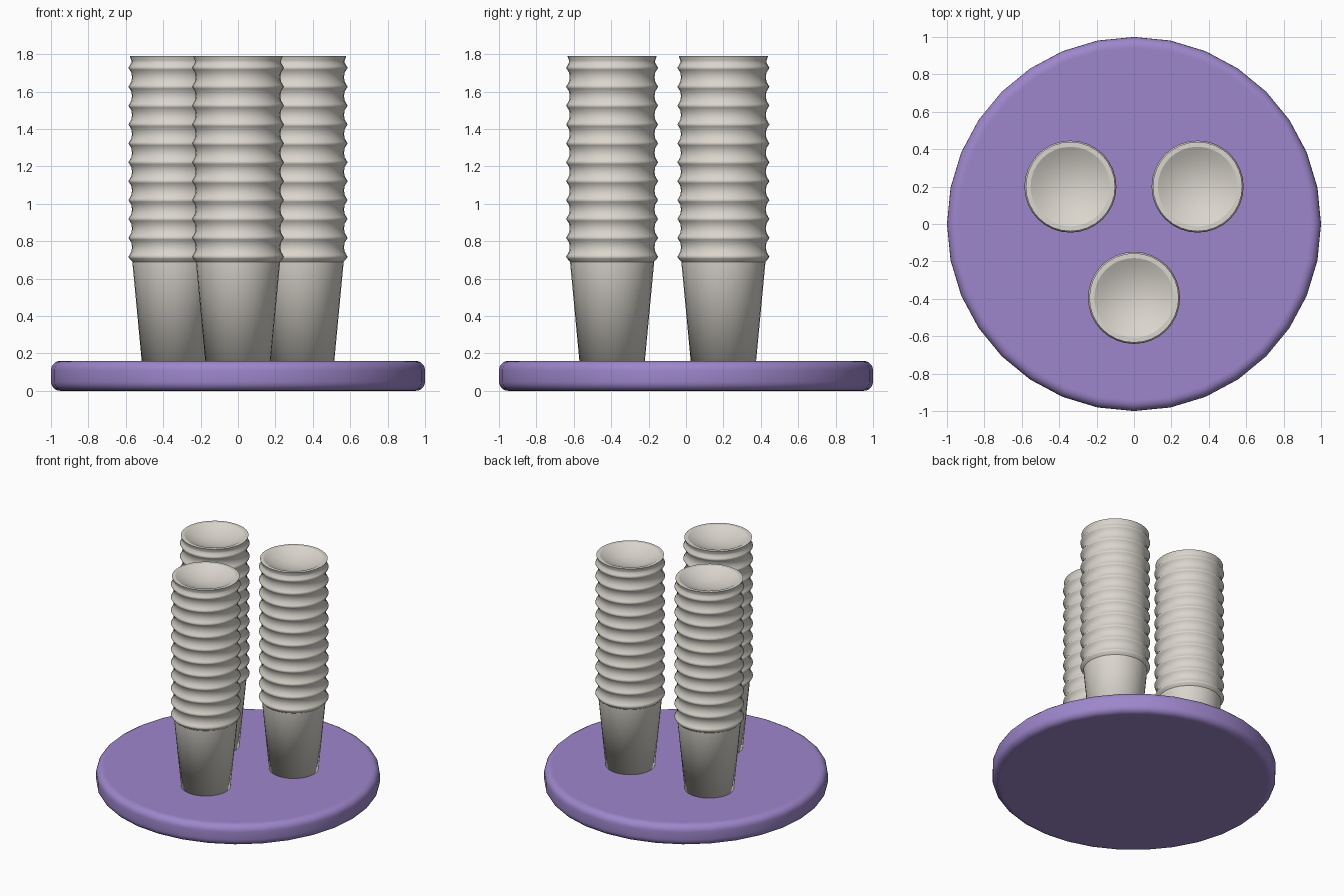
import bpy, bmesh, math

if "Cube" in bpy.data.objects:
    bpy.data.objects.remove(bpy.data.objects["Cube"], do_unlink=True)


def material(name, color):
    mat = bpy.data.materials.new(name)
    mat.use_nodes = True
    mat.diffuse_color = (*color, 1)
    mat.node_tree.nodes["Principled BSDF"].inputs["Base Color"].default_value = (*color, 1)
    return mat


def lathe(name, profile, mat, location=(0, 0, 0), segments=32, sharp=()):
    """Revolve an (r, z) profile; rings listed in sharp keep a hard edge."""
    bm = bmesh.new()
    verts = [bm.verts.new((r, 0, z)) for r, z in profile]
    edges = [bm.edges.new(pair) for pair in zip(verts, verts[1:])]
    bmesh.ops.spin(bm, geom=verts + edges, cent=(0, 0, 0), axis=(0, 0, 1),
                   angle=math.tau, steps=segments)
    bmesh.ops.remove_doubles(bm, verts=bm.verts, dist=0.0005)
    bmesh.ops.recalc_face_normals(bm, faces=bm.faces)
    for face in bm.faces:
        face.smooth = True
    for edge in bm.edges:
        for r, z in sharp:
            if all(abs(v.co.z - z) < 0.001 and abs(v.co.xy.length - r) < 0.001
                   for v in edge.verts):
                edge.smooth = False
    mesh = bpy.data.meshes.new(name)
    bm.to_mesh(mesh)
    bm.free()
    mesh.materials.append(mat)
    obj = bpy.data.objects.new(name, mesh)
    obj.location = location
    bpy.context.collection.objects.link(obj)
    return obj


purple = material("soft purple", (0.34, 0.24, 0.60))
cream = material("warm off white", (0.70, 0.67, 0.61))

# Round base with a rolled edge
HEIGHT, ROUND = 0.16, 0.05
arc = [math.radians(a) for a in range(-90, 1, 18)]
lower = [(0, 0), (0.94, 0)] + [(1 - ROUND + ROUND * math.cos(a),
                               ROUND + ROUND * math.sin(a)) for a in arc]
upper = [(r, HEIGHT - z) for r, z in reversed(lower)]
lathe("round_base", lower + upper, purple)

# Stack of nested cups: tapered lowest cup, repeated lips, dished top
TOP, LIPS, PITCH = 1.79, 11, 0.101
shoulder, rim, dish = (0.225, 0.69), (0.239, TOP), (0.213, TOP)
profile = [(0, HEIGHT - 0.01), (0.174, HEIGHT - 0.01), shoulder]
for i in range(LIPS):
    z = 0.717 + i * PITCH
    profile += [(0.240, z - 0.010), (0.246, z), (0.240, z + 0.010), (0.230, z + 0.028)]
    if i < LIPS - 1:
        profile += [(0.227, z + 0.050), (0.230, z + 0.075)]
profile += [(0.230, TOP - 0.025), rim, dish]
DEPTH, STEPS = 0.06, 6
profile += [(dish[0] * t, TOP - DEPTH * (1 - t * t))
            for t in (1 - k / STEPS for k in range(1, STEPS + 1))]

for name, x, y in (("front_cup_stack", 0, -0.395),
                   ("left_cup_stack", 0.34, 0.20),
                   ("right_cup_stack", -0.34, 0.20)):
    lathe(name, profile, cream, (x, y, 0), sharp=(shoulder, rim, dish))
